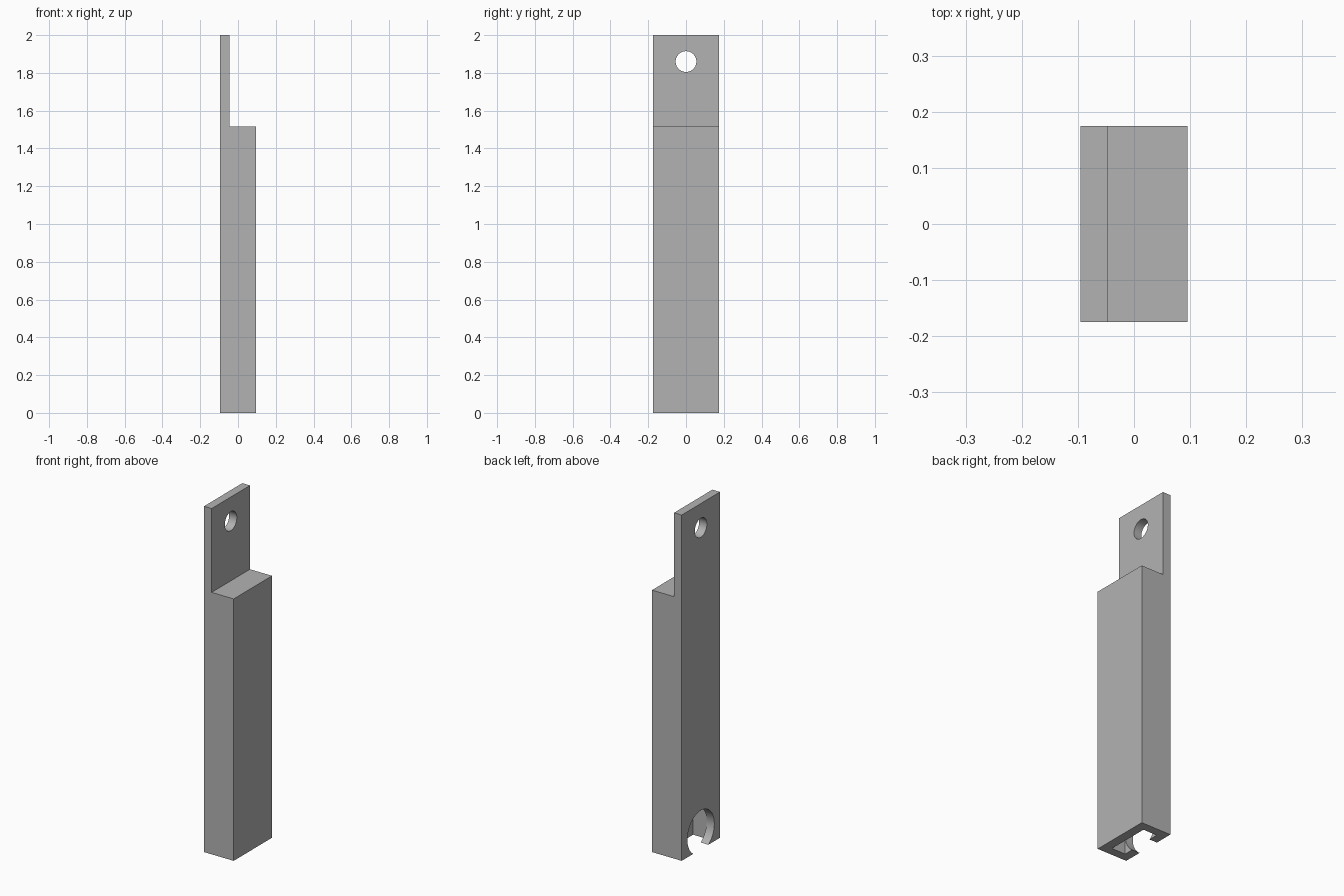
import bpy
import bmesh
import math
from mathutils import Matrix, Vector

cube = bpy.data.objects.get("Cube")
if cube:
    bpy.data.objects.remove(cube, do_unlink=True)

HALF_X, HALF_Y = 0.095, 0.175
PLATE_X = -0.046          # inner face of the thin plate and of the slot lip
SHOULDER_Z, TOP_Z = 1.515, 2.0

grey = bpy.data.materials.new("plain grey")
grey.use_nodes = True
colour = (0.45, 0.45, 0.45, 1)
grey.diffuse_color = colour
grey.node_tree.nodes["Principled BSDF"].inputs["Base Color"].default_value = colour


def make_object(name, bm):
    bmesh.ops.recalc_face_normals(bm, faces=bm.faces)
    mesh = bpy.data.meshes.new(name)
    bm.to_mesh(mesh)
    bm.free()
    mesh.materials.append(grey)
    obj = bpy.data.objects.new(name, mesh)
    bpy.context.collection.objects.link(obj)
    return obj


def box(name, low, high):
    low, high = Vector(low), Vector(high)
    bm = bmesh.new()
    bmesh.ops.create_cube(bm, size=1)
    for v in bm.verts:
        v.co = (low + high) / 2 + v.co * (high - low)
    return make_object(name, bm)


def cylinder_x(name, radius, z, x0, x1):
    bm = bmesh.new()
    place = Matrix.Translation(((x0 + x1) / 2, 0, z)) @ Matrix.Rotation(math.pi / 2, 4, "Y")
    bmesh.ops.create_cone(bm, cap_ends=True, segments=64, radius1=radius,
                          radius2=radius, depth=x1 - x0, matrix=place)
    return make_object(name, bm)


def cut(target, cutter):
    cutter.hide_render = True
    mod = target.modifiers.new("cut", "BOOLEAN")
    mod.operation = "DIFFERENCE"
    mod.solver = "EXACT"
    mod.object = cutter
    bpy.ops.object.modifier_apply(modifier=mod.name)
    bpy.data.objects.remove(cutter, do_unlink=True)


# Stepped bar: thick body with a thin hanging plate above it
profile = [(-HALF_X, 0), (HALF_X, 0), (HALF_X, SHOULDER_Z),
           (PLATE_X, SHOULDER_Z), (PLATE_X, TOP_Z), (-HALF_X, TOP_Z)]
bm = bmesh.new()
side = bm.faces.new([bm.verts.new((x, -HALF_Y, z)) for x, z in profile])
grown = bmesh.ops.extrude_face_region(bm, geom=[side])["geom"]
bmesh.ops.translate(bm, vec=(0, 2 * HALF_Y, 0),
                    verts=[g for g in grown if isinstance(g, bmesh.types.BMVert)])
bar = make_object("stepped_bar", bm)
bpy.context.view_layer.objects.active = bar
bar.select_set(True)

# Hanging hole through the thin plate
cut(bar, cylinder_x("hanging_hole_cutter", 0.055, 1.86, -0.2, 0.1))

# Pocket in the underside, with a round opening through its lip
cut(bar, box("pocket_cutter", (PLATE_X, -0.125, -0.1), (0.042, 0.125, 0.23)))
cut(bar, cylinder_x("lip_opening_cutter", 0.123, 0.102, -0.2, -0.02))

bpy.ops.object.shade_smooth_by_angle(angle=math.radians(30))
